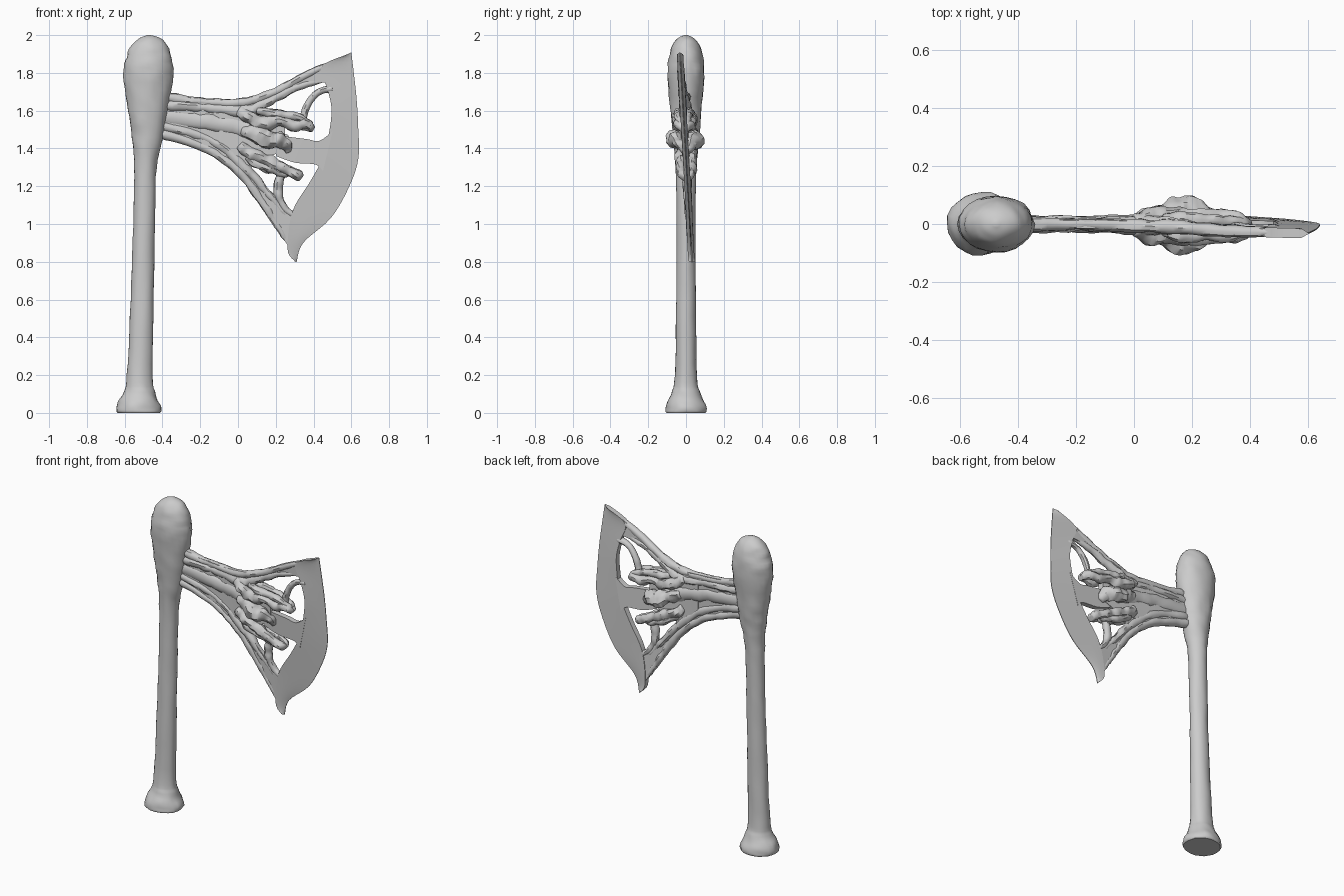
import bpy, bmesh, math
from mathutils import Vector, noise


def spline(pts, n):
    """Catmull-Rom resampling of tuples of any length."""
    out = []
    for i in range(len(pts) - 1):
        p0, p1 = pts[max(i - 1, 0)], pts[i]
        p2, p3 = pts[i + 1], pts[min(i + 2, len(pts) - 1)]
        for k in range(n):
            t = k / n
            out.append(tuple(0.5 * (2 * b + (c - a) * t + (2 * a - 5 * b + 4 * c - d) * t * t
                                    + (3 * b - a - 3 * c + d) * t ** 3)
                             for a, b, c, d in zip(p0, p1, p2, p3)))
    return out + [tuple(pts[-1])]


def twist(v):
    """The whole head leans slightly in y towards the cutting edge."""
    f = min(max((v.x + 0.1) / 0.4, 0), 1)
    return Vector((v.x, v.y - 0.058 * f * (v.z - 1.35), v.z))


def skin(name, rings, lean=True):
    bm = bmesh.new()
    rows = [[bm.verts.new(twist(v) if lean else v) for v in r] for r in rings]
    n = len(rows[0])
    for a, b in zip(rows, rows[1:]):
        for i in range(n):
            j = (i + 1) % n
            bm.faces.new((a[i], a[j], b[j], b[i]))
    bm.faces.new(rows[0])
    bm.faces.new(rows[-1])
    bmesh.ops.recalc_face_normals(bm, faces=bm.faces)
    me = bpy.data.meshes.new(name)
    bm.to_mesh(me)
    bm.free()
    ob = bpy.data.objects.new(name, me)
    bpy.context.collection.objects.link(ob)
    return ob


def loft(name, pts, sides=10, n=6, rough=0.0, lean=True):
    """Elliptical tube through (x, y, z, radius in the xz plane, radius in y)."""
    s = spline(pts, n)
    rings = []
    for i, p in enumerate(s):
        a, b = Vector(s[max(i - 1, 0)][:3]), Vector(s[min(i + 1, len(s) - 1)][:3])
        side = (b - a).cross(Vector((0, 1, 0))).normalized()
        ring = []
        for k in range(sides):
            w = 2 * math.pi * k / sides
            v = side * (math.cos(w) * p[3]) + Vector((0, math.sin(w) * p[4], 0))
            c = Vector(p[:3])
            ring.append(c + v * (1 + rough * noise.noise((c + v) * 22)))
        rings.append(ring)
    return skin(name, rings, lean)


def strand(name, pts, rough=0.35, n=7):
    """Sinew: points (x, y, z, r), with rounded ends."""
    p = [(*q, q[3]) for q in pts]
    a, b = p[0], p[-1]
    return loft(name, [(*a[:3], a[3] * .3, a[3] * .3)] +
                [tuple(u + (v - u) * .08 if i < 3 else u for i, (u, v) in enumerate(zip(a, p[1])))] +
                p[1:-1] +
                [tuple(u + (v - u) * .08 if i < 3 else u for i, (u, v) in enumerate(zip(b, p[-2])))] +
                [(*b[:3], b[3] * .3, b[3] * .3)], 10, n, rough)


def sheet(name, rail_a, rail_b, ta, tb, n=4, cols=5):
    """Thin plate between two xz rails with half thickness ta to tb."""
    rings = []
    for a, b in zip(spline(rail_a, n), spline(rail_b, n)):
        front, back = [], []
        for k in range(cols + 1):
            u = k / cols
            x, z, t = a[0] + (b[0] - a[0]) * u, a[1] + (b[1] - a[1]) * u, ta + (tb - ta) * u
            front.append(Vector((x, -t, z)))
            back.append(Vector((x, t, z)))
        rings.append(front + back[::-1])
    return skin(name, rings)


# Club-shaped handle with flared foot
loft("handle", [
    (-.525, 0, 0, .112, .105), (-.525, 0, .012, .117, .111), (-.525, 0, .05, .112, .103),
    (-.522, 0, .11, .083, .075), (-.52, 0, .2, .068, .058), (-.508, 0, .6, .061, .052),
    (-.497, 0, 1.0, .057, .05), (-.49, 0, 1.3, .060, .055), (-.48, 0, 1.46, .082, .07),
    (-.477, 0, 1.6, .106, .082), (-.475, 0, 1.78, .130, .097), (-.472, 0, 1.88, .121, .09),
    (-.472, 0, 1.95, .092, .068), (-.474, 0, 1.985, .052, .04), (-.475, 0, 2.0, .008, .008)],
    24, 5, 0.07, lean=False)

# Crescent blade, thin at the cutting edge
sheet("blade",
      [(.575, 1.897), (.44, 1.83), (.475, 1.71), (.495, 1.58), (.455, 1.37), (.385, 1.23),
       (.29, 1.07), (.262, .87), (.30, .803)],
      [(.60, 1.908), (.613, 1.80), (.628, 1.66), (.636, 1.52), (.637, 1.345), (.585, 1.19),
       (.49, 1.03), (.345, .90), (.31, .797)], .017, .002, 5)
sheet("blade_bridge", [(.2, 1.47), (.36, 1.45), (.43, 1.44), (.50, 1.49)],
      [(.2, 1.36), (.30, 1.325), (.41, 1.315), (.45, 1.28)], .017, .017)

# Web joining the handle to the claws, and the flat parts of the spars
sheet("root_web", [(-.43, 1.68), (-.2, 1.665), (0, 1.65), (.07, 1.62)],
      [(-.43, 1.49), (-.15, 1.385), (0, 1.26), (.06, 1.29)], .016, .016)
sheet("palm_web", [(-.1, 1.6), (.08, 1.57), (.25, 1.53)],
      [(-.1, 1.4), (.08, 1.34), (.25, 1.39)], .02, .02)
sheet("upper_spar_web", [(0, 1.65), (.17, 1.695), (.38, 1.81), (.47, 1.855)],
      [(0, 1.58), (.12, 1.625), (.32, 1.725), (.46, 1.75)], .013, .013)
sheet("lower_spar_web", [(-.06, 1.32), (.02, 1.245), (.17, 1.03), (.28, .86)],
      [(-.04, 1.38), (.065, 1.29), (.18, 1.165), (.31, 1.03)], .013, .013)

# Long sinews from the handle to the blade corners
strand("upper_outer_sinew", [(-.43, 0, 1.675, .026), (-.2, 0, 1.65, .022), (0, 0, 1.64, .024),
                             (.17, 0, 1.685, .024), (.38, 0, 1.797, .020), (.52, 0, 1.862, .012)])
strand("upper_inner_sinew", [(-.43, 0, 1.63, .03), (-.15, 0, 1.615, .026), (.03, 0, 1.595, .036),
                             (.15, 0, 1.645, .028), (.30, 0, 1.722, .022), (.45, 0, 1.76, .014)])
strand("lower_outer_sinew", [(-.43, 0, 1.49, .025), (-.15, 0, 1.395, .024), (.02, 0, 1.26, .025),
                             (.13, 0, 1.115, .022), (.21, 0, .99, .018), (.28, 0, .88, .010)])
strand("lower_inner_sinew", [(-.43, 0, 1.53, .026), (-.15, 0, 1.445, .026), (.03, 0, 1.305, .026),
                             (.13, 0, 1.195, .022), (.20, 0, 1.11, .018), (.27, 0, 1.03, .012)])
loft("middle_sinew", [(-.43, 0, 1.57, .045, .022), (-.2, 0, 1.545, .045, .028),
                      (0, 0, 1.51, .05, .034), (.14, 0, 1.46, .05, .05)], 12, 7, .2)

# Curved struts crossing the two blade openings
strand("upper_strut", [(.50, 0, 1.715, .018), (.44, 0, 1.705, .017), (.385, 0, 1.66, .018),
                       (.355, 0, 1.60, .02), (.34, 0, 1.52, .022)])
strand("lower_strut", [(.24, 0, 1.31, .024), (.218, 0, 1.23, .024), (.215, 0, 1.15, .022),
                       (.245, 0, 1.085, .019), (.30, 0, 1.04, .016)])

# Knotted claws gripping the blade on both faces
CLAWS = {
    "upper_claw": [(0, .012, 1.60, .03), (.07, .03, 1.56, .034), (.15, .032, 1.535, .034),
                   (.22, .034, 1.545, .028), (.30, .034, 1.52, .027), (.36, .028, 1.525, .026),
                   (.40, .008, 1.50, .018)],
    "upper_curl": [(.10, .02, 1.60, .02), (.18, .03, 1.585, .023), (.27, .026, 1.575, .021),
                   (.34, .022, 1.555, .02), (.39, .012, 1.52, .016)],
    "middle_claw": [(.02, .015, 1.50, .03), (.10, .035, 1.475, .04), (.15, .05, 1.45, .050),
                    (.21, .05, 1.44, .046), (.25, .03, 1.42, .038), (.27, .01, 1.38, .02)],
    "lower_claw": [(.01, .01, 1.42, .026), (.06, .024, 1.375, .03), (.13, .028, 1.35, .032),
                   (.20, .028, 1.315, .028), (.27, .026, 1.285, .025), (.31, .02, 1.26, .027),
                   (.335, .006, 1.24, .018)],
    "lower_curl": [(.05, .015, 1.36, .022), (.11, .02, 1.315, .024), (.18, .02, 1.29, .022),
                   (.23, .014, 1.265, .02), (.29, .01, 1.285, .018)],
}
for name, pts in CLAWS.items():
    for label, s in (("front", -1), ("back", 1)):
        strand(f"{name}_{label}", [(x, s * y, z, r) for x, y, z, r in pts], .5)

# Smooth surfaces, sharp plate edges
for ob in bpy.context.collection.objects:
    ob.select_set(True)
    bpy.context.view_layer.objects.active = ob
bpy.ops.object.shade_smooth_by_angle(angle=math.radians(40))
